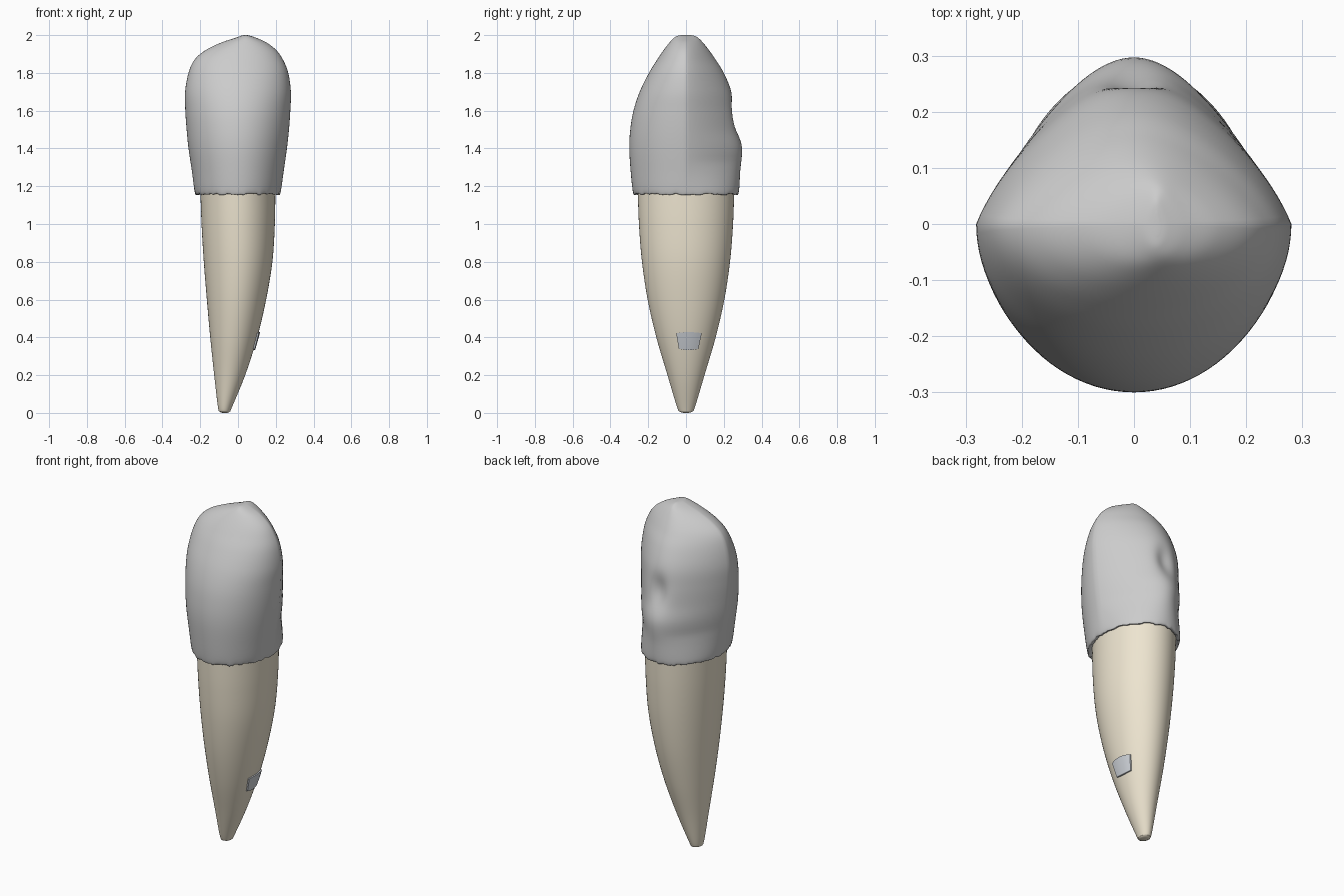
import bpy, bmesh, math, random
from math import sin, cos, pi, exp, sqrt

if "Cube" in bpy.data.objects:
    bpy.data.objects.remove(bpy.data.objects["Cube"])

random.seed(4)


def material(name, rgb):
    m = bpy.data.materials.new(name)
    m.diffuse_color = (*rgb, 1)
    m.use_nodes = True
    m.node_tree.nodes["Principled BSDF"].inputs["Base Color"].default_value = m.diffuse_color
    return m


def spline(rows, steps):
    """Catmull-Rom resampling of profile rows."""
    out = []
    for i in range(len(rows) - 1):
        p0, p1, p2, p3 = (rows[min(max(i + k, 0), len(rows) - 1)] for k in (-1, 0, 1, 2))
        for s in range(steps):
            t = s / steps
            out.append([b + 0.5 * t * (c - a + t * (2*a - 5*b + 4*c - d + t * (3*(b - c) + d - a)))
                        for a, b, c, d in zip(p0, p1, p2, p3)])
    out.append(list(rows[-1]))
    return out


def finish(name, bm, mat, angle=60):
    bmesh.ops.recalc_face_normals(bm, faces=bm.faces)
    me = bpy.data.meshes.new(name)
    bm.to_mesh(me)
    bm.free()
    ob = bpy.data.objects.new(name, me)
    bpy.context.collection.objects.link(ob)
    me.materials.append(mat)
    bpy.ops.object.select_all(action='DESELECT')
    ob.select_set(True)
    bpy.context.view_layer.objects.active = ob
    bpy.ops.object.shade_smooth_by_angle(angle=math.radians(angle))
    return ob


def loft(name, rings, mat):
    bm = bmesh.new()
    loops = [[bm.verts.new(p) for p in ring] for ring in rings]
    n = len(loops[0])
    for lo, hi in zip(loops, loops[1:]):
        for i in range(n):
            j = (i + 1) % n
            bm.faces.new((lo[i], lo[j], hi[j], hi[i]))
    bm.faces.new(loops[0])
    bm.faces.new(loops[-1])
    return finish(name, bm, mat)


N = 96
angles = [2 * pi * i / N for i in range(N)]

# Root: z, left x, right x, half depth
root_rows = [(0.0, -0.08, -0.06, 0.012), (0.006, -0.096, -0.044, 0.032), (0.03, -0.106, -0.032, 0.047),
             (0.2, -0.126, 0.038, 0.098), (0.4, -0.147, 0.102, 0.157), (0.6, -0.165, 0.149, 0.203),
             (0.8, -0.181, 0.182, 0.233), (1.0, -0.193, 0.195, 0.249), (1.2, -0.20, 0.198, 0.256)]
root_profile = spline(root_rows, 8)
rings = [[((l + r) / 2 + (r - l) / 2 * cos(a), d * sin(a), z) for a in angles]
         for z, l, r, d in root_profile]
loft("root", rings, material("dentine", (0.85, 0.78, 0.63)))

# Crown: z, left x, right x, front depth, back depth
crown_rows = [(1.172, -0.195, 0.195, 0.25, 0.25), (1.158, -0.213, 0.213, 0.268, 0.265),
              (1.172, -0.229, 0.226, 0.281, 0.28), (1.28, -0.244, 0.242, 0.293, 0.287),
              (1.4, -0.262, 0.259, 0.30, 0.297), (1.5, -0.272, 0.27, 0.295, 0.277),
              (1.6, -0.279, 0.277, 0.278, 0.262), (1.7, -0.28, 0.28, 0.245, 0.242),
              (1.8, -0.262, 0.266, 0.196, 0.20), (1.87, -0.23, 0.238, 0.153, 0.157),
              (1.92, -0.172, 0.203, 0.119, 0.122), (1.96, -0.09, 0.152, 0.088, 0.09),
              (1.985, -0.015, 0.098, 0.064, 0.065), (1.997, 0.018, 0.063, 0.042, 0.042),
              (2.0, 0.035, 0.047, 0.02, 0.02)]
wave = [random.uniform(-0.005, 0.006) for _ in range(N)]
rings = []
for z, l, r, f, b in spline(crown_rows, 6):
    mid = 0.0 if z < 1.75 else (l + r) / 2
    ring = []
    taper = 0.35 * min(1, (z - 1.13) / 0.2)
    for i, a in enumerate(angles):
        s, c = sin(a), cos(a)
        # rounded front, tapering back
        x = mid + (r - mid if c > 0 else mid - l) * c * (1 - taper * max(s, 0))
        y = (b if s > 0 else f) * s
        # shallow hollow in the back face
        if s > 0:
            y -= 0.028 * exp(-(x / 0.05) ** 2 - ((z - 1.57) / 0.085) ** 2)
        # uneven gum line
        dz = wave[i] * max(0, 1 - abs(z - 1.16) / 0.035)
        ring.append((x, y, z + dz))
    rings.append(ring)
loft("crown", rings, material("enamel", (0.91, 0.91, 0.89)))


# Small grey patch lying on the right side of the root
def root_at(z):
    for p, q in zip(root_profile, root_profile[1:]):
        if p[0] <= z <= q[0]:
            t = (z - p[0]) / (q[0] - p[0])
            return [u + t * (v - u) for u, v in zip(p, q)]


bm = bmesh.new()
M = 8
layers = []
for lift in (-0.01, 0.008):
    grid = []
    for i in range(M + 1):
        v = i / M
        row = []
        for j in range(M + 1):
            u = j / M
            y0, y1 = -0.038 - 0.014 * v, 0.066 + 0.017 * v
            y = y0 + (y1 - y0) * u
            z = 0.333 + 0.095 * v + 0.006 * (2 * u - 1) ** 2 * (1 - 2 * v)
            _, l, r, d = root_at(z)
            x = (l + r) / 2 + (r - l) / 2 * sqrt(1 - (y / d) ** 2)
            row.append(bm.verts.new((x + lift, y, z)))
        grid.append(row)
    for i in range(M):
        for j in range(M):
            bm.faces.new((grid[i][j], grid[i][j + 1], grid[i + 1][j + 1], grid[i + 1][j]))
    layers.append(grid[0][:-1] + [g[-1] for g in grid[:-1]] + grid[-1][:0:-1] + [g[0] for g in grid[:0:-1]])
for k in range(len(layers[0])):
    m = (k + 1) % len(layers[0])
    bm.faces.new((layers[0][k], layers[0][m], layers[1][m], layers[1][k]))
finish("root_patch", bm, material("grey_patch", (0.62, 0.65, 0.69)), 35)
